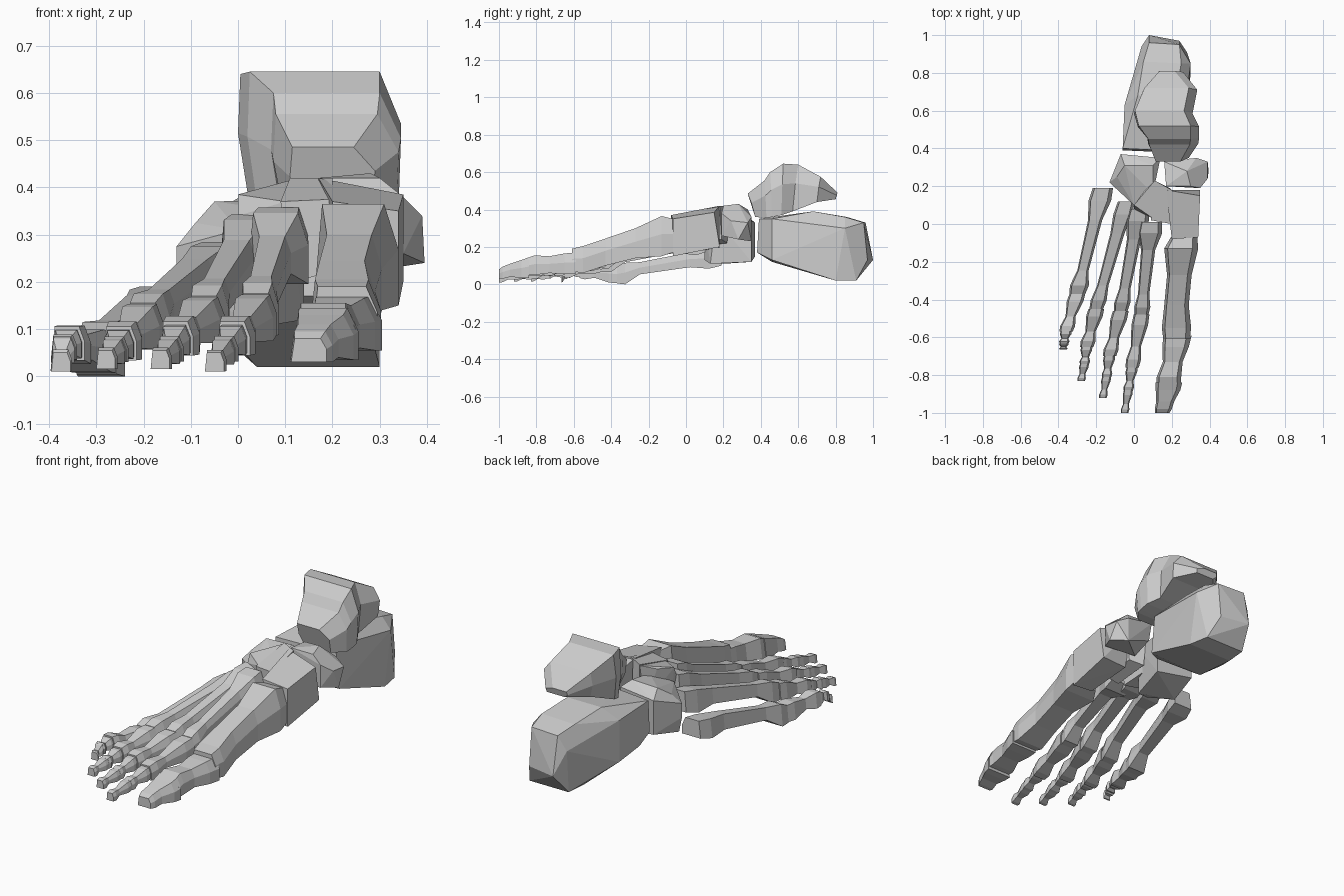
import bpy, bmesh
from mathutils import Vector


def finish(bm, name):
    bmesh.ops.recalc_face_normals(bm, faces=bm.faces)
    me = bpy.data.meshes.new(name)
    bm.to_mesh(me)
    bm.free()
    ob = bpy.data.objects.new(name, me)
    bpy.context.collection.objects.link(ob)
    return ob


def hull(name, pts):
    """Faceted block bone from its corner points."""
    bm = bmesh.new()
    for p in pts:
        bm.verts.new(p)
    bmesh.ops.convex_hull(bm, input=bm.verts[:])
    loose = [v for v in bm.verts if not v.link_faces]
    bmesh.ops.delete(bm, geom=loose, context='VERTS')
    bmesh.ops.dissolve_limit(bm, angle_limit=0.05, verts=bm.verts[:], edges=bm.edges[:])
    return finish(bm, name)


def skin(name, rings):
    """Join equal rings of points into a capped solid."""
    bm = bmesh.new()
    rings = [[bm.verts.new(p) for p in r] for r in rings]
    n = len(rings[0])
    for r, s in zip(rings, rings[1:]):
        for i in range(n):
            j = (i + 1) % n
            bm.faces.new((r[i], r[j], s[j], s[i]))
    bm.faces.new(rings[0])
    bm.faces.new(rings[-1])
    return finish(bm, name)


RING = [(-.5, 0), (.5, 0), (.5, .55), (.33, 1), (-.4, 1)]


def loft(name, sections):
    """Five-sided bone; each section is (y, x centre, width, z low, z high)."""
    skin(name, [[(x + u * w, y, a + v * (b - a)) for u, v in RING]
                for y, x, w, a, b in sections])


def phalanx(name, p, q, w, h):
    """Small toe bone with wide ends and a narrow waist."""
    p, q = Vector(p), Vector(q)
    secs = []
    for t, k in ((0, .95), (.2, 1), (.6, .6), (.85, .9), (1, .8)):
        c = p.lerp(q, t)
        hh = h * k
        secs.append((c.y, c.x, w * k, c.z - hh / 2, c.z + hh / 2))
    loft(name, secs)


# heel bone
hull("heel_bone", [
    (-.06, .39, .17), (-.06, .40, .34), (.17, .38, .17), (.15, .39, .35),
    (.27, .46, .13), (.25, .46, .35), (-.05, .46, .12),
    (-.05, .63, .10), (-.05, .63, .32), (.02, .68, .39), (.22, .68, .39),
    (.04, .80, .02), (.30, .80, .02),
    (.30, .85, .30), (.25, .85, .36), (.05, .86, .36), (.05, .91, .02),
    (.28, .91, .02), (.04, .94, .25), (.08, .96, .33), (.24, .95, .33),
    (.08, 1.0, .13), (.24, .97, .13)])

# ankle bone: sections fan around the joint,
# each (top y, top z, bottom y, bottom z, left, right)
fan = [(.33, .485, .37, .36, .11, .29), (.42, .555, .43, .355, .075, .34),
       (.45, .60, .46, .36, .07, .345), (.52, .645, .51, .37, .02, .345),
       (.60, .64, .57, .39, .0, .31), (.72, .575, .70, .44, .05, .335),
       (.81, .49, .80, .455, .13, .26)]
skin("ankle_bone", [
    [(l + .005, ty, tz), (r - .045, ty, tz), (r, (ty + by) / 2, tz * .6 + bz * .4),
     (r - .005, by, bz), (l + .02, by, bz), (l, (ty + by) / 2, (tz + bz) / 2)]
    for ty, tz, by, bz, l, r in fan])

# midfoot block bones
hull("cuboid_bone", [
    (-.07, .37, .15), (-.07, .37, .33), (.14, .35, .12), (.14, .35, .34),
    (-.13, .22, .20), (-.13, .22, .275), (-.09, .25, .325), (-.05, .31, .37),
    (.10, .31, .375), (.0, .10, .13), (.0, .10, .31), (.08, .13, .11),
    (.10, .16, .35), (-.10, .20, .11)])
hull("navicular_bone", [
    (.16, .33, .40), (.17, .20, .42), (.17, .21, .26), (.17, .32, .30),
    (.30, .20, .42), (.28, .28, .43), (.33, .35, .36), (.39, .33, .33),
    (.39, .24, .34), (.395, .28, .24), (.35, .19, .26), (.33, .35, .23),
    (.35, .19, .38)])
hull("inner_cuneiform", [
    (.20, -.08, .37), (.34, -.07, .35), (.34, -.07, .15), (.22, -.07, .16),
    (.17, .18, .42), (.35, .15, .385), (.35, .18, .20), (.20, .17, .20)])
hull("middle_cuneiform", [
    (.09, .02, .37), (.20, .0, .375), (.19, .01, .22), (.12, .02, .20),
    (.11, .23, .42), (.20, .18, .42), (.19, .19, .24), (.12, .22, .22)])
hull("outer_cuneiform", [
    (.0, .08, .34), (.0, .10, .385), (.10, .03, .37), (.10, .04, .19),
    (.03, .08, .18), (.11, .23, .415), (.10, .20, .20), (.05, .17, .39)])

# big toe
loft("big_metatarsal", [
    (-.07, .265, .14, .17, .35), (-.13, .25, .18, .15, .365),
    (-.27, .24, .13, .14, .30), (-.43, .225, .13, .10, .245),
    (-.55, .225, .155, .06, .205), (-.61, .225, .14, .07, .19)])
loft("big_toe_base", [
    (-.59, .23, .15, .055, .17), (-.65, .22, .14, .055, .165),
    (-.73, .205, .105, .06, .15), (-.81, .185, .13, .05, .155),
    (-.85, .185, .13, .05, .14)])
loft("big_toe_tip", [
    (-.84, .185, .14, .035, .145), (-.88, .18, .13, .035, .13),
    (-.94, .165, .095, .04, .11), (-.98, .155, .09, .03, .095),
    (-1.0, .15, .075, .03, .08)])

# four smaller rays: base and head of the metatarsal, then the toe joints
rays = {
    "second": [(.09, .01, .29), (.04, -.48, .13), (-.01, -.76, .08), (-.03, -.88, .055), (-.05, -1.0, .03)],
    "third": [(.03, .08, .28), (-.07, -.46, .125), (-.13, -.70, .08), (-.145, -.81, .055), (-.165, -.92, .035)],
    "fourth": [(-.04, .12, .23), (-.20, -.45, .11), (-.25, -.65, .07), (-.262, -.74, .055), (-.28, -.83, .035)],
    "fifth": [(-.165, .19, .145), (-.30, -.37, .05), (-.36, -.57, .07), (-.37, -.63, .06), (-.375, -.665, .03)],
}
sizes = {"second": (.13, .15), "third": (.12, .14), "fourth": (.10, .12), "fifth": (.12, .10)}
for name, j in rays.items():
    w, h = sizes[name]
    a, b = Vector(j[0]), Vector(j[1])
    head, tall = (.10, .115) if name == "fifth" else (.085, .11)
    secs = []
    for t, ww, hh, lift in ((0, w * .9, h * .9, 0), (.12, w, h, 0), (.3, .075, .08, .015),
                            (.78, .06, .065, .015), (.92, head, tall, 0), (1, head * .85, .09, 0)):
        c = a.lerp(b, t)
        z = c.z + lift
        secs.append((c.y, c.x, ww, z - hh / 2, z + hh / 2))
    loft(name + "_metatarsal", secs)
    phalanx(name + "_toe_base", j[1], j[2], .088, .09)
    phalanx(name + "_toe_middle", j[2], j[3], .062, .06)
    phalanx(name + "_toe_tip", j[3], j[4], .05, .05)
